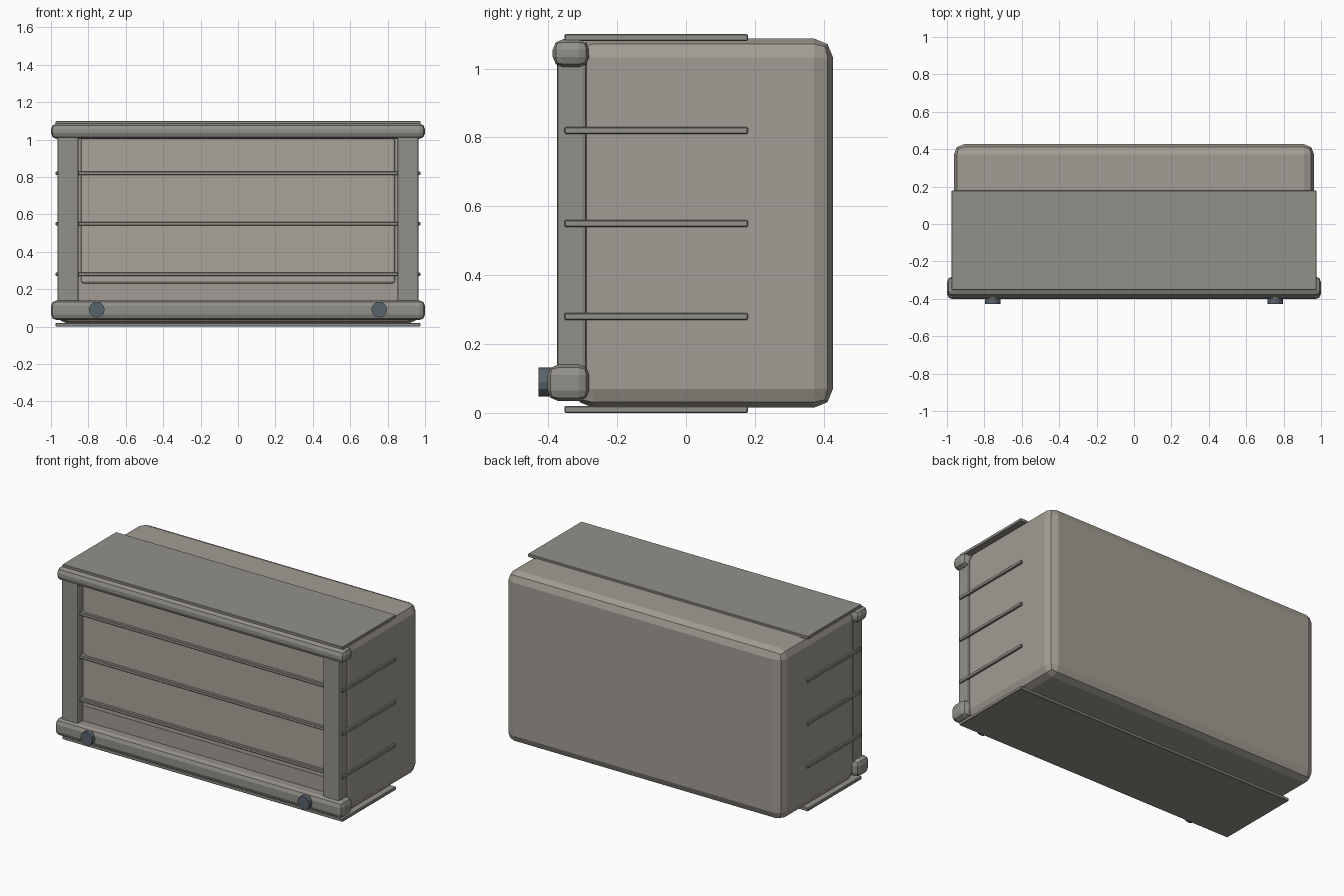
import bpy
import math

if "Cube" in bpy.data.objects:
    bpy.data.objects.remove(bpy.data.objects["Cube"])


def material(name, rgb):
    m = bpy.data.materials.new(name)
    m.diffuse_color = (*rgb, 1)
    m.use_nodes = True
    m.node_tree.nodes["Principled BSDF"].inputs["Base Color"].default_value = m.diffuse_color
    return m


shell_mat = material("warm_grey", (0.36, 0.335, 0.295))
panel_mat = material("light_grey", (0.40, 0.375, 0.33))
trim_mat = material("trim_grey", (0.29, 0.28, 0.25))
knob_mat = material("blue_grey", (0.10, 0.125, 0.15))


def box(name, x, y, z, mat, bevel, segments=2):
    """Bevelled box given by its (min, max) range on each axis."""
    bpy.ops.mesh.primitive_cube_add(size=1)
    o = bpy.context.object
    o.name = name
    o.location = [(a + b) / 2 for a, b in (x, y, z)]
    o.scale = [b - a for a, b in (x, y, z)]
    bpy.ops.object.transform_apply(location=False, rotation=False, scale=True)
    mod = o.modifiers.new("bevel", 'BEVEL')
    mod.width = bevel
    mod.segments = segments
    o.data.materials.append(mat)
    return o


# Main body and raised front panel
box("body", (-0.963, 0.963), (-0.325, 0.427), (0.015, 1.087), shell_mat, 0.055)
box("front_panel", (-0.84, 0.84), (-0.335, -0.25), (0.23, 1.01), panel_mat, 0.014)

# Five thin plates passing through the body
for i in range(5):
    z = 0.01 + 0.27 * i
    box(f"plate_{i + 1}", (-0.975, 0.975), (-0.353, 0.18), (z - 0.01, z + 0.01),
        trim_mat, 0.003, 1)

# Front frame rails
box("top_rail", (-1, 1), (-0.387, -0.281), (1.004, 1.085), trim_mat, 0.03)
box("bottom_rail", (-1, 1), (-0.402, -0.281), (0.035, 0.14), trim_mat, 0.03)

# Corner posts and round knobs on both sides
for side, s in (("left", -1), ("right", 1)):
    xs = sorted((s * 0.852, s * 0.966))
    box(f"{side}_post", xs, (-0.375, -0.288), (0.06, 1.05), trim_mat, 0.012)
    bpy.ops.mesh.primitive_cylinder_add(
        vertices=12, radius=0.042, depth=0.06,
        location=(s * 0.755, -0.398, 0.09), rotation=(math.pi / 2, 0, 0))
    knob = bpy.context.object
    knob.name = f"{side}_knob"
    knob.data.materials.append(knob_mat)
